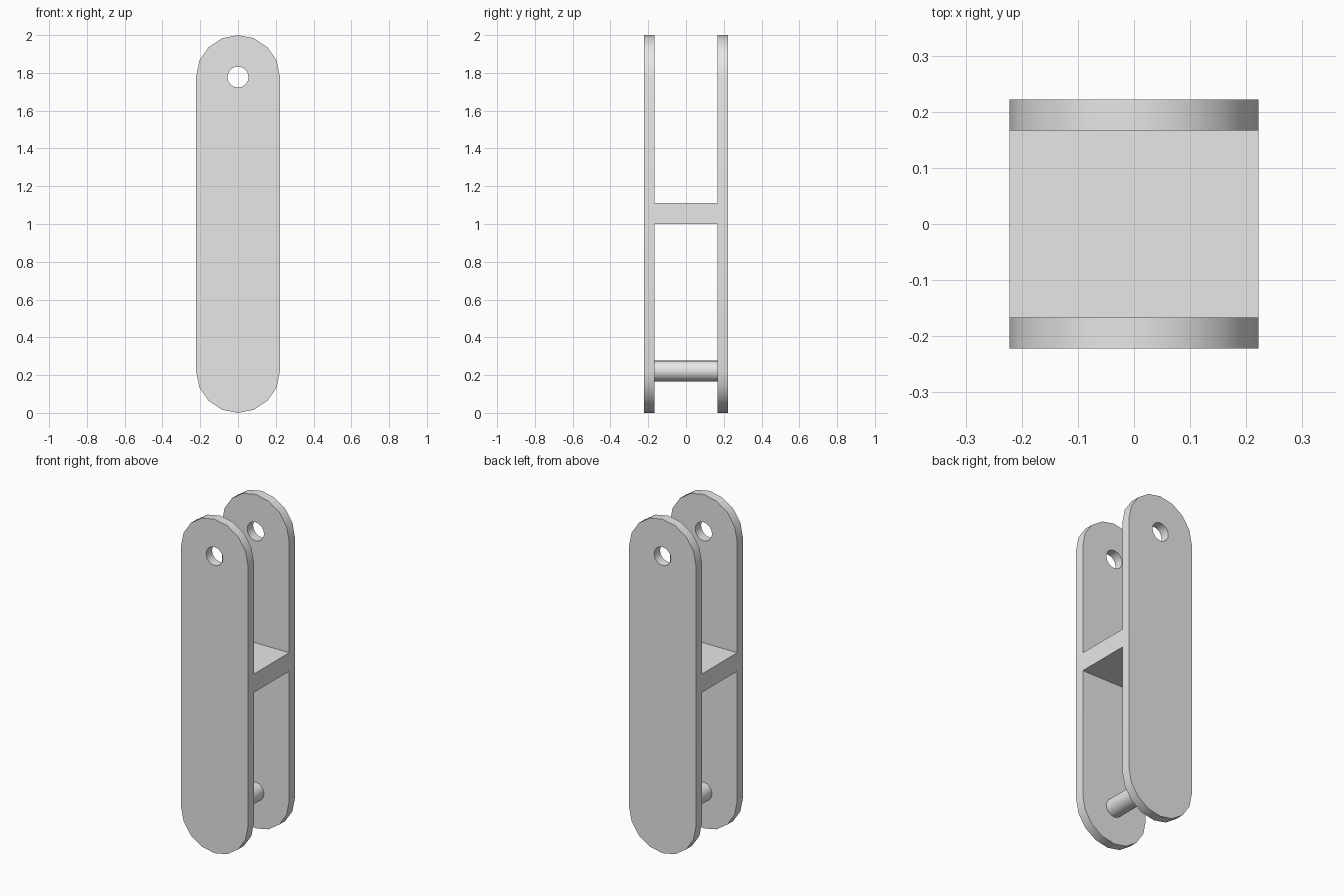
import bpy
import bmesh
from math import sin, cos, pi, radians
from mathutils import Vector

if "Cube" in bpy.data.objects:
    bpy.data.objects.remove(bpy.data.objects["Cube"], do_unlink=True)

R = 2 / 9             # half width of a side plate
THICK = R / 4         # plate thickness
INNER = R - THICK     # inner face of a plate
PIN_R = R / 4         # radius of pin and pin hole
LOW, HIGH = R, 2 - R  # heights of the end centres

gray = bpy.data.materials.new("plain_gray")
gray.use_nodes = True
gray.diffuse_color = (0.8, 0.8, 0.8, 1)
gray.node_tree.nodes["Principled BSDF"].inputs["Base Color"].default_value = (0.8, 0.8, 0.8, 1)


def finish(name, bm):
    """Turn a bmesh into a named object with smooth round sides."""
    bmesh.ops.recalc_face_normals(bm, faces=bm.faces)
    mesh = bpy.data.meshes.new(name)
    bm.to_mesh(mesh)
    bm.free()
    mesh.materials.append(gray)
    obj = bpy.data.objects.new(name, mesh)
    bpy.context.collection.objects.link(obj)
    bpy.ops.object.select_all(action='DESELECT')
    obj.select_set(True)
    bpy.context.view_layer.objects.active = obj
    bpy.ops.object.shade_smooth_by_angle(angle=radians(30))
    return obj


def arc(radius, z, start, end, steps):
    angles = [start + (end - start) * i / steps for i in range(steps + 1)]
    return [(radius * cos(a), z + radius * sin(a)) for a in angles]


def loop_edges(bm, points, y):
    verts = [bm.verts.new((x, y, z)) for x, z in points]
    return [bm.edges.new((v, verts[i - 1])) for i, v in enumerate(verts)]


def extruded(name, loops, y, depth):
    """Fill outlines (inner loops become holes) and extrude along y."""
    bm = bmesh.new()
    edges = [e for points in loops for e in loop_edges(bm, points, y)]
    bmesh.ops.triangle_fill(bm, edges=edges, use_beauty=True, normal=Vector((0, -1, 0)))
    grown = bmesh.ops.extrude_face_region(bm, geom=bm.faces[:], use_keep_orig=True)
    verts = [v for v in grown["geom"] if isinstance(v, bmesh.types.BMVert)]
    bmesh.ops.translate(bm, verts=verts, vec=(0, depth, 0))
    return finish(name, bm)


# Side plates: round-ended outline with a pin hole near the top
outline = arc(R, HIGH, 0, pi, 8) + arc(R, LOW, pi, 2 * pi, 8)
hole = arc(PIN_R, HIGH, 0, 2 * pi, 16)[:-1]
extruded("front_plate", [outline, hole], -R, THICK)
extruded("back_plate", [outline, hole], INNER, THICK)

# Cross web joining the plates at mid height
web = [(-R, 1), (R, 1), (R, 1 + R / 2), (-R, 1 + R / 2)]
extruded("cross_web", [web], -INNER, 2 * INNER)

# Pin between the lower ends
pin = arc(PIN_R, LOW, 0, 2 * pi, 16)[:-1]
extruded("lower_pin", [pin], -INNER, 2 * INNER)
